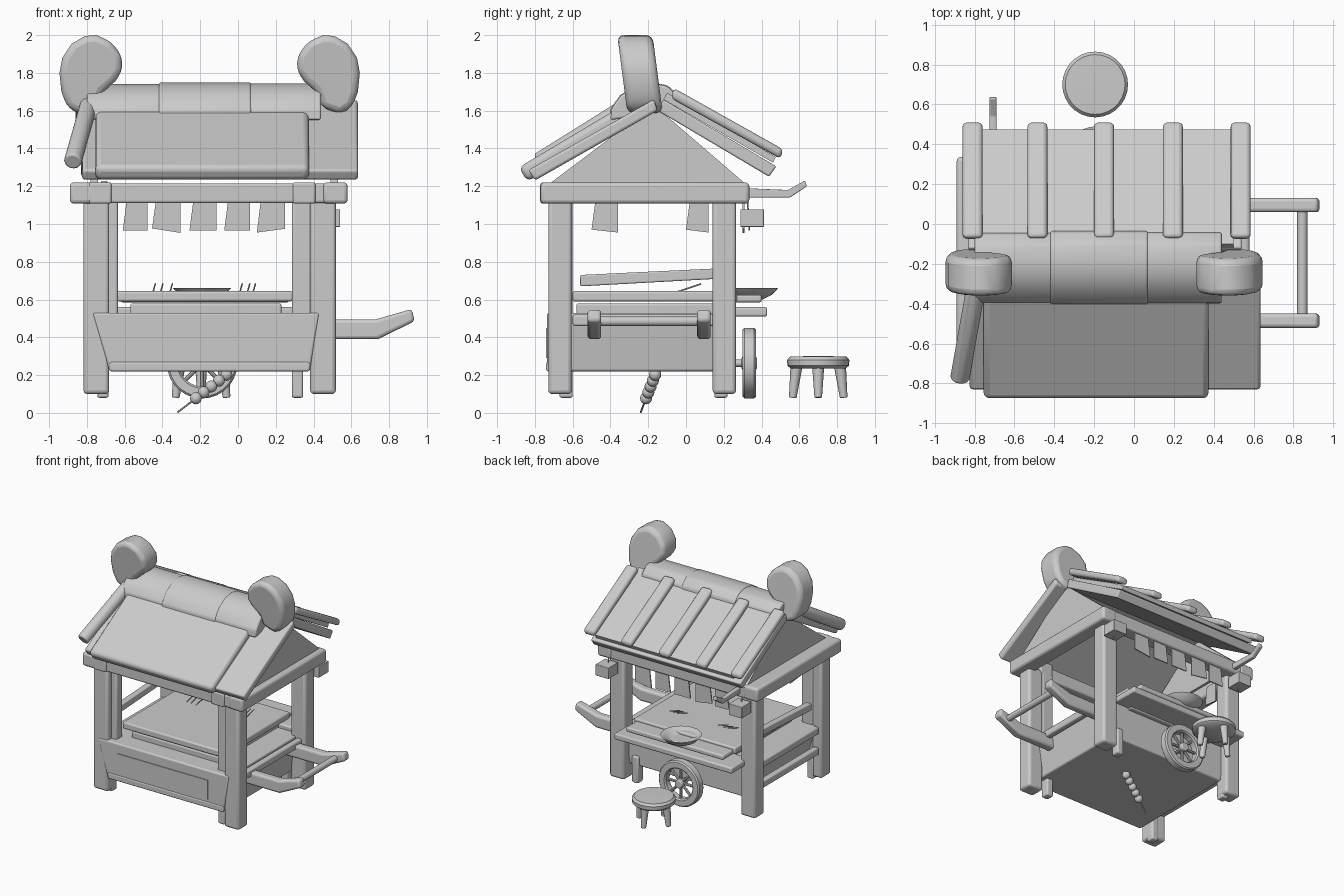
import bpy, bmesh, math
from mathutils import Vector

cube = bpy.data.objects.get("Cube")
if cube:
    bpy.data.objects.remove(cube, do_unlink=True)

clay = bpy.data.materials.new("light_grey")
clay.use_nodes = True
clay.diffuse_color = (0.6, 0.6, 0.6, 1)
clay.node_tree.nodes["Principled BSDF"].inputs["Base Color"].default_value = (0.6, 0.6, 0.6, 1)


def finish(name, bm, bevel=0.0, segments=3):
    bmesh.ops.recalc_face_normals(bm, faces=bm.faces)
    mesh = bpy.data.meshes.new(name)
    bm.to_mesh(mesh)
    bm.free()
    mesh.materials.append(clay)
    ob = bpy.data.objects.new(name, mesh)
    bpy.context.collection.objects.link(ob)
    if bevel:
        mod = ob.modifiers.new("soft_edges", "BEVEL")
        mod.width, mod.segments = bevel, segments
        mod.limit_method = "ANGLE"
    bpy.ops.object.select_all(action="DESELECT")
    ob.select_set(True)
    bpy.context.view_layer.objects.active = ob
    bpy.ops.object.shade_smooth_by_angle(angle=math.radians(40))


def box(name, x, y, z, bevel=0.012):
    """Box from its (min, max) range on each axis."""
    bm = bmesh.new()
    bmesh.ops.create_cube(bm, size=1)
    for v in bm.verts:
        v.co = [(r[0] + r[1]) / 2 + c * (r[1] - r[0]) for r, c in zip((x, y, z), v.co)]
    finish(name, bm, bevel)


def prism(name, points, start, end, axis="x", bevel=0.0, lean=0.0):
    """Extrude an outline along x (points are y, z) or along y (points are x, z)."""
    bm = bmesh.new()
    rings = []
    for t in (start, end):
        co = [(t, u, v) if axis == "x" else (u, t - lean * (v - 1.6), v) for u, v in points]
        rings.append([bm.verts.new(c) for c in co])
    n = len(points)
    for ring in rings:
        bm.faces.new(ring)
    for i in range(n):
        j = (i + 1) % n
        bm.faces.new((rings[0][i], rings[0][j], rings[1][j], rings[1][i]))
    finish(name, bm, bevel)


def rod(name, a, b, r1, r2=None, sides=12, bevel=0.0):
    """Round bar between two points."""
    a, b = Vector(a), Vector(b)
    bm = bmesh.new()
    bmesh.ops.create_cone(bm, cap_ends=True, segments=sides, radius1=r1,
                          radius2=r1 if r2 is None else r2, depth=(b - a).length)
    turn = (b - a).to_track_quat("Z", "Y")
    for v in bm.verts:
        v.co = turn @ v.co + (a + b) / 2
    finish(name, bm, bevel)


def lathe(name, profile, centre, axis="z", closed=False):
    """Spin (radius, height) points round z or y."""
    bm = bmesh.new()
    vs = [bm.verts.new((r, 0, h)) for r, h in profile]
    edges = [bm.edges.new(p) for p in zip(vs, vs[1:] + (vs[:1] if closed else []))]
    bmesh.ops.spin(bm, geom=vs + edges, cent=(0, 0, 0), axis=(0, 0, 1),
                   angle=math.tau, steps=28, use_duplicate=False)
    bmesh.ops.remove_doubles(bm, verts=bm.verts, dist=0.0005)
    for v in bm.verts:
        c = v.co.copy() if axis == "z" else Vector((v.co.x, v.co.z, v.co.y))
        v.co = c + Vector(centre)
    finish(name, bm)


# Posts, inner posts and short cart legs
for side, x in (("left", 0.45), ("right", -0.75)):
    for end, y in (("front", -0.665), ("back", 0.205)):
        box(f"{end}_{side}_post", (x - 0.068, x + 0.068), (y - 0.064, y + 0.06), (0.1, 1.14), 0.02)
for side, x in (("left", 0.34), ("right", -0.69)):
    box(f"inner_{side}_post", (x - 0.055, x + 0.055), (-0.68, -0.6), (0.3, 1.13), 0.015)
    for y in (-0.635, 0.185):
        box(f"cart_{side}_leg", (x - 0.055, x + 0.005), (y - 0.035, y + 0.035), (0.08, 0.3))

# Beam frame under the roof
for name, y in (("front_beam", -0.7), ("back_beam", 0.27)):
    box(name, (-0.84, 0.53), (y - 0.06, y + 0.06), (1.11, 1.215), 0.015)
for name, x in (("left_beam", 0.515), ("right_beam", -0.825)):
    box(name, (x - 0.065, x + 0.065), (-0.77, 0.335), (1.108, 1.22), 0.02)
for name, x in (("left_beam_cap", 0.35), ("right_beam_cap", -0.73)):
    box(name, (x - 0.06, x + 0.06), (-0.772, -0.6), (1.108, 1.22))

# Gable walls and roof slabs
for name, x in (("left_gable", 0.49), ("right_gable", -0.78)):
    prism(name, [(-0.74, 1.2), (0.33, 1.2), (-0.17, 1.63)], x, x + 0.04)
prism("front_roof_base", [(-0.835, 1.285), (-0.8, 1.23), (-0.15, 1.6), (-0.17, 1.66)], -0.825, 0.635, bevel=0.015)
prism("front_roof_cover", [(-0.885, 1.3), (-0.84, 1.225), (-0.2, 1.6), (-0.23, 1.69)], -0.755, 0.375, bevel=0.03)
prism("back_roof_base", [(-0.15, 1.6), (0.44, 1.25), (0.478, 1.305), (-0.12, 1.66)], -0.83, 0.54, bevel=0.01)
prism("back_roof_cover", [(-0.12, 1.66), (0.46, 1.325), (0.475, 1.355), (-0.1, 1.695)], -0.76, 0.5)

# Half-round roof battens and the front edge log
for x in (-0.81, -0.485, -0.15, 0.195, 0.535):
    prism("back_roof_batten", [(-0.08, 1.665), (-0.065, 1.72), (0.515, 1.395), (0.5, 1.345)],
          x - 0.05, x + 0.05, bevel=0.022)
rod("front_edge_log", (-0.875, -0.78, 1.33), (-0.79, -0.3, 1.63), 0.048, bevel=0.012)

# Ridge cap in three overlapping lengths
ridge = [(-0.4, 1.55), (-0.395, 1.61), (-0.345, 1.68), (-0.265, 1.73), (-0.18, 1.745),
         (-0.1, 1.73), (-0.045, 1.68), (-0.035, 1.62), (-0.2, 1.58)]
for name, a, b, grow in (("ridge_right", -0.8, -0.38, 0.98), ("ridge_middle", -0.42, 0.07, 1.03),
                         ("ridge_left", 0.03, 0.44, 1.0)):
    prism(name, [(-0.215 + (y + 0.215) * grow, 1.6 + (z - 1.6) * grow) for y, z in ridge], a, b, bevel=0.012)

# Rounded ridge horns, mirrored about the middle of the roof
horn = [(0.69, 1.58), (0.59, 1.62), (0.565, 1.7), (0.5, 1.755), (0.462, 1.81), (0.465, 1.89),
        (0.52, 1.965), (0.6, 2.0), (0.66, 1.995), (0.73, 1.955), (0.78, 1.88), (0.795, 1.8),
        (0.785, 1.7), (0.755, 1.62)]
for name, s in (("left_horn", 1), ("right_horn", -1)):
    prism(name, [(-0.15 + s * x, z) for x, z in horn], -0.312, -0.125, "y", 0.035, 0.13)

# Cart body, wider at the top, with a raised front panel
prism("cart_body", [(-0.68, 0.22), (0.38, 0.22), (0.43, 0.53), (-0.77, 0.53)], -0.735, 0.2, "y", 0.012)
box("front_panel", (-0.59, 0.24), (-0.742, -0.72), (0.29, 0.45), 0)
box("bottom_lip", (-0.68, 0.38), (-0.74, -0.7), (0.22, 0.27), 0.01)

# Counter layers
box("counter_box", (-0.57, 0.23), (-0.58, 0.24), (0.5, 0.58))
box("counter_top", (-0.64, 0.29), (-0.6, 0.27), (0.59, 0.645))
box("serving_ledge", (-0.72, 0.36), (0.2, 0.43), (0.51, 0.56))
box("upper_ledge", (-0.62, 0.27), (0.2, 0.4), (0.585, 0.625))

# Side rails
prism("tilted_rail", [(-0.56, 0.67), (-0.56, 0.73), (0.17, 0.765), (0.17, 0.71)], -0.76, -0.71, bevel=0.008)
for x, z in ((-0.775, 0.33), (-0.775, 0.5), (0.46, 0.49)):
    box("side_rail", (x - 0.025, x + 0.025), (-0.6, 0.16), (z - 0.03, z + 0.03))

# Pulling handles and crossbar
for y in (-0.485, 0.095):
    prism("handle", [(0.38, 0.39), (0.74, 0.39), (0.935, 0.485), (0.92, 0.55), (0.73, 0.495), (0.38, 0.495)],
          y - 0.036, y + 0.036, "y", 0.018)
rod("handle_crossbar", (0.845, -0.47, 0.485), (0.845, 0.08, 0.485), 0.026)

# Hanging flags, lanterns and a hook
for x, w, tilt in ((-0.545, 0.065, 0), (-0.38, 0.075, 0.012), (-0.185, 0.072, 0), (-0.005, 0.068, 0), (0.175, 0.075, -0.01)):
    prism("back_flag", [(x - w, 0.965 + tilt), (x + w, 0.965 - tilt), (x + w, 1.12), (x - w + 0.02, 1.12)],
          0.3, 0.309, "y")
for y, w in ((-0.43, 0.07), (0.06, 0.06)):
    prism("side_flag", [(y - w, 0.97), (y + w, 0.955), (y + w, 1.12), (y - w + 0.02, 1.12)], -0.705, -0.697)
for x in (0.48, -0.74):
    box("lantern", (x - 0.06, x + 0.06), (0.288, 0.413), (0.985, 1.078), 0.004)
    rod("lantern_cord", (x, 0.335, 0.965), (x, 0.325, 1.14), 0.004, sides=6)
prism("hook_stick", [(0.3, 1.14), (0.55, 1.14), (0.64, 1.2), (0.63, 1.23), (0.54, 1.18), (0.3, 1.19)],
      -0.725, -0.69, bevel=0.006)

# Shallow pan and loose sticks on the counter
lathe("pan", [(0, 0.6), (0.07, 0.6), (0.12, 0.625), (0.155, 0.662), (0.14, 0.662), (0.11, 0.637), (0.06, 0.615), (0, 0.615)],
      (-0.19, 0.335, 0))
for x in (-0.45, -0.41, -0.36, 0.01, 0.05, 0.08):
    rod("loose_stick", (x, -0.05, 0.64), (x + 0.012, 0.08, 0.683), 0.004, sides=6)

# Spoked wheel
hub = Vector((-0.19, 0.335, 0.263))
tyre = [(0.155 + s * 0.032 * u, 0.035 * v) for s, pts in ((1, ((1, -0.7), (1, 0.7), (0.7, 1))),
        (-1, ((0.7, 1), (1, 0.7), (1, -0.7), (0.7, -1)))) for u, v in pts] + [(0.177, -0.035)]
lathe("wheel_tyre", tyre, hub, "y", closed=True)
rod("wheel_hub", hub - Vector((0, 0.04, 0)), hub + Vector((0, 0.04, 0)), 0.035, bevel=0.008)
rod("wheel_axle", hub - Vector((0, 0.2, 0)), hub, 0.02)
for i in range(8):
    a = math.tau * i / 8
    rod("wheel_spoke", hub, hub + Vector((math.cos(a), 0, math.sin(a))) * 0.145, 0.011, sides=8)

# Round stool
lathe("stool_seat", [(0, 0.235), (0.145, 0.235), (0.163, 0.25), (0.165, 0.28), (0.15, 0.298), (0, 0.302)], (-0.195, 0.7, 0))
for i in range(4):
    a = math.tau * i / 4
    dx, dy = math.cos(a), math.sin(a)
    rod("stool_leg", (-0.195 + 0.135 * dx, 0.7 + 0.135 * dy, 0.08),
        (-0.195 + 0.115 * dx, 0.7 + 0.115 * dy, 0.25), 0.02, 0.032, bevel=0.006)

# Fruit skewer below the cart
tip, top = Vector((-0.32, -0.24, 0.003)), Vector((-0.05, -0.16, 0.21))
rod("skewer_stick", tip, top, 0.005, sides=6)
for i in range(5):
    bm = bmesh.new()
    bmesh.ops.create_uvsphere(bm, u_segments=14, v_segments=8, radius=0.032)
    bmesh.ops.translate(bm, verts=bm.verts, vec=tip.lerp(top, 0.36 + 0.15 * i))
    finish("skewer_fruit", bm)
